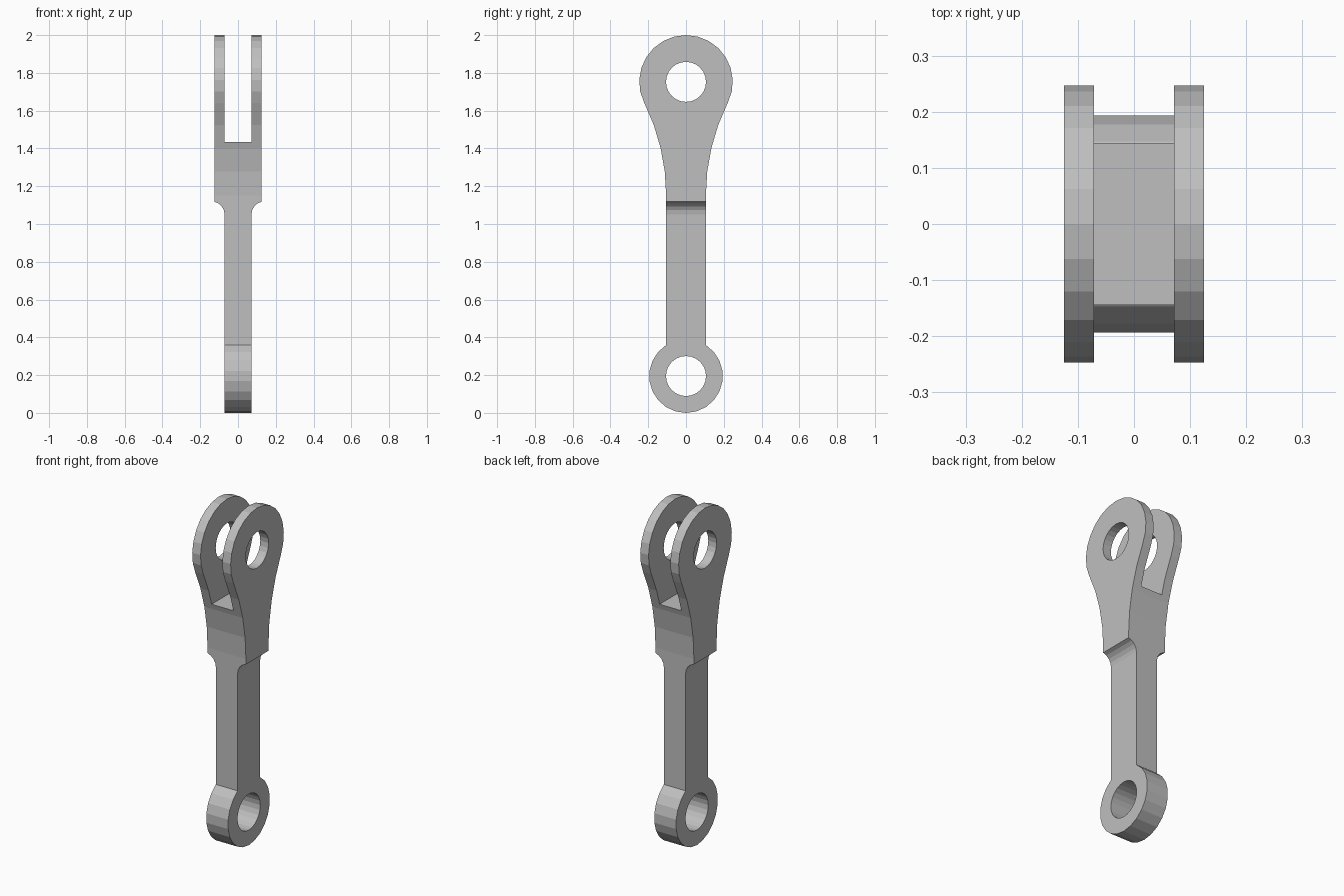
import bpy, bmesh
from math import sin, cos, asin, atan2, radians, pi
from mathutils import Vector

cube = bpy.data.objects.get("Cube")
if cube:
    bpy.data.objects.remove(cube, do_unlink=True)

steel = bpy.data.materials.new("grey_steel")
GREY = (0.52, 0.52, 0.52, 1)
steel.diffuse_color = GREY
steel.use_nodes = True
steel.node_tree.nodes["Principled BSDF"].inputs["Base Color"].default_value = GREY


def arc(cu, cv, r, start, end, steps):
    """Points on an arc, angles in radians from the u axis."""
    angles = [start + (end - start) * i / steps for i in range(steps + 1)]
    return [(cu + r * cos(a), cv + r * sin(a)) for a in angles]


def mirrored(half):
    """Close a right-hand outline, bottom to top, with its mirror image."""
    both = half + [(-u, v) for u, v in reversed(half)]
    out = []
    for p in both:
        if not out or (Vector(p) - Vector(out[-1])).length > 1e-4:
            out.append(p)
    if (Vector(out[0]) - Vector(out[-1])).length < 1e-4:
        out.pop()
    return out


def prism(name, outline, axis, depth):
    """Extrude an outline symmetrically along the x or y axis."""
    def place(u, v, d):
        return (d, u, v) if axis == "x" else (u, d, v)
    bm = bmesh.new()
    face = bm.faces.new([bm.verts.new(place(u, v, -depth)) for u, v in outline])
    ext = bmesh.ops.extrude_face_region(bm, geom=[face])
    moved = [g for g in ext["geom"] if isinstance(g, bmesh.types.BMVert)]
    bmesh.ops.translate(bm, verts=moved, vec=place(0, 0, 2 * depth))
    bmesh.ops.recalc_face_normals(bm, faces=bm.faces)
    mesh = bpy.data.meshes.new(name)
    bm.to_mesh(mesh)
    bm.free()
    mesh.materials.append(steel)
    obj = bpy.data.objects.new(name, mesh)
    bpy.context.collection.objects.link(obj)
    return obj


def combine(target, tool, operation):
    """Apply a boolean and discard the tool."""
    tool.hide_render = True
    mod = target.modifiers.new(operation, "BOOLEAN")
    mod.operation = operation
    mod.solver = "EXACT"
    mod.object = tool
    bpy.context.view_layer.objects.active = target
    bpy.ops.object.modifier_apply(modifier=mod.name)
    bpy.data.objects.remove(tool, do_unlink=True)


# Main dimensions
low_z, low_r = 0.195, 0.195
top_z, top_r = 1.7525, 0.2475
hole_r, shaft_y = 0.106, 0.105
wide_x, thin_x = 0.125, 0.071
slot_z, step_z, step_r = 1.435, 1.05, 0.07

# Side outline: lower eye, straight shaft, flared neck, upper eye
neck_z = 1.15
dz = top_z - neck_z
neck_r = (dz**2 + shaft_y**2 - top_r**2) / (2 * (top_r - shaft_y))
flare = atan2(dz, shaft_y + neck_r)
side = arc(0, low_z, low_r, -pi / 2, pi / 2 - asin(shaft_y / low_r), 9)
side += arc(shaft_y + neck_r, neck_z, neck_r, pi, pi - flare, 4)
side += arc(0, top_z, top_r, -flare, pi / 2, 8)
body = prism("clevis_link", mirrored(side), "x", 0.2)

# Front outline: thin shaft, filleted step, two prongs with a slot between
front = [(thin_x, -0.1)]
front += arc(thin_x + step_r, step_z, step_r, pi, pi - radians(76.8), 4)
front += [(wide_x, 2.1), (thin_x, 2.1), (thin_x, slot_z)]
combine(body, prism("front_cutter", mirrored(front), "y", 0.4), "INTERSECT")

# Pin holes through both eyes
for z in (low_z, top_z):
    ring = arc(0, z, hole_r, 0, 2 * pi, 24)[:-1]
    combine(body, prism("hole_cutter", ring, "x", 0.3), "DIFFERENCE")
